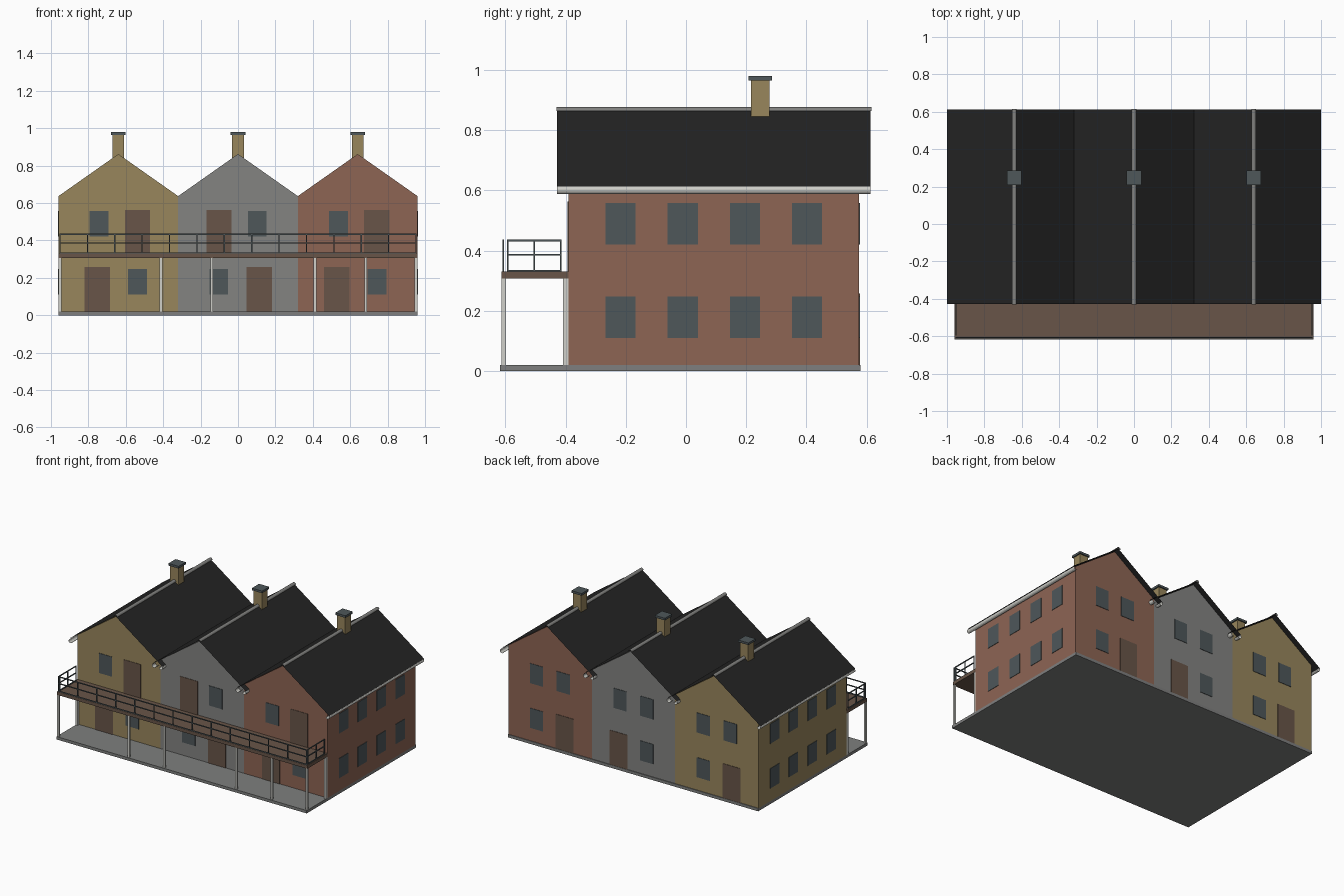
import bpy
import bmesh
from math import sin, cos, radians

cube = bpy.data.objects.get("Cube")
if cube:
    bpy.data.objects.remove(cube, do_unlink=True)


def srgb(v):
    v /= 255
    return ((v + 0.055) / 1.055) ** 2.4


def material(name, r, g, b):
    m = bpy.data.materials.new(name)
    col = (srgb(r), srgb(g), srgb(b), 1)
    m.use_nodes = True
    m.diffuse_color = col
    node = m.node_tree.nodes["Principled BSDF"]
    node.inputs["Base Color"].default_value = col
    node.inputs["Roughness"].default_value = 0.9
    return m


YELLOW = material("yellow_render", 152, 134, 92)
GREY = material("grey_render", 131, 131, 129)
BRICK = material("red_brick", 141, 101, 84)
ROOF = material("black_slate", 36, 36, 36)
GLASS = material("slate_blue", 78, 87, 90)
WOOD = material("brown_wood", 104, 85, 72)
WHITE = material("white_paint", 208, 208, 202)
STONE = material("paving_grey", 126, 127, 126)


def finish(name, bm, mat):
    me = bpy.data.meshes.new(name)
    bm.to_mesh(me)
    bm.free()
    me.materials.append(mat)
    ob = bpy.data.objects.new(name, me)
    bpy.context.collection.objects.link(ob)
    return ob


def boxes(name, spans, mat):
    """One object made of boxes, each given as (x0, x1, y0, y1, z0, z1)."""
    bm = bmesh.new()
    for x0, x1, y0, y1, z0, z1 in spans:
        made = bmesh.ops.create_cube(bm, size=1)["verts"]
        for v in made:
            v.co = (x1 if v.co.x > 0 else x0,
                    y1 if v.co.y > 0 else y0,
                    z1 if v.co.z > 0 else z0)
    return finish(name, bm, mat)


def sweep(name, profile, y0, y1, mat, closed=False):
    """Extrude an x-z profile along y, capped when closed."""
    bm = bmesh.new()
    front = [bm.verts.new((x, y0, z)) for x, z in profile]
    back = [bm.verts.new((x, y1, z)) for x, z in profile]
    n = len(profile)
    for i in range(n if closed else n - 1):
        j = (i + 1) % n
        bm.faces.new((front[i], front[j], back[j], back[i]))
    if closed:
        bm.faces.new(front)
        bm.faces.new(back)
    bmesh.ops.recalc_face_normals(bm, faces=bm.faces)
    return finish(name, bm, mat)


def arc(cx, cz, r, a0, a1, n=8):
    angles = [radians(a0 + (a1 - a0) * i / n) for i in range(n + 1)]
    return [(cx + r * cos(a), cz + r * sin(a)) for a in angles]


# Main dimensions
HALF, FRONT, BACK = 0.32, -0.39, 0.575
BASE, EAVE, RIDGE = 0.02, 0.637, 0.862
EDGE = 0.96
DECK_FRONT, DECK_LOW, DECK_TOP = -0.612, 0.307, 0.33
PLATE = 0.003
LOW_WINDOW, HIGH_WINDOW = (0.11, 0.247), (0.42, 0.557)
LOW_DOOR, HIGH_DOOR = (BASE, 0.258), (DECK_TOP, 0.563)

windows, doors = [], []


def facade(target, x, y, half, heights):
    target.append((x - half, x + half, y - PLATE, y + PLATE, *heights))


# Paved base
boxes("paved_base", [(-EDGE, EDGE, -0.618, 0.58, 0, BASE)], STONE)

# Houses: name, centre, wall colour, side of upper front door, lower front door, back door
houses = [("left_house", -0.64, YELLOW, 1, -1, -1),
          ("middle_house", 0, GREY, -1, 1, 1),
          ("right_house", 0.64, BRICK, 1, -1, -1)]

for name, cx, wall, up, low, rear in houses:
    outline = [(cx - HALF, BASE), (cx + HALF, BASE), (cx + HALF, EAVE),
               (cx, RIDGE), (cx - HALF, EAVE)]
    sweep(name + "_walls", outline, FRONT, BACK, wall, closed=True)

    # Thin roof with overhang, ridge cap and gutters
    slope = [(cx - 0.36, 0.613), (cx, 0.867), (cx + 0.36, 0.613)]
    sweep(name + "_roof", slope, -0.428, 0.612, ROOF)
    sweep(name + "_ridge_cap", arc(cx, 0.863, 0.013, 0, 180), -0.43, 0.616, GREY)
    for side, label in ((-1, "a"), (1, "b")):
        pipe = [(cx + side * x, z) for x, z in arc(0.346, 0.602, 0.014, -160, 60)]
        sweep(name + "_gutter_" + label, pipe, -0.428, 0.612, WHITE)

    # Chimney
    boxes(name + "_chimney", [(cx - 0.031, cx + 0.031, 0.216, 0.278, 0.8, 0.966)], YELLOW)
    boxes(name + "_chimney_cap", [(cx - 0.039, cx + 0.039, 0.208, 0.286, 0.965, 0.98)], GLASS)

    # Front and back openings
    facade(doors, cx + up * 0.102, FRONT, 0.067, HIGH_DOOR)
    facade(windows, cx - up * 0.103, FRONT, 0.05, HIGH_WINDOW)
    facade(doors, cx + low * 0.113, FRONT, 0.068, LOW_DOOR)
    facade(windows, cx - low * 0.103, FRONT, 0.05, LOW_WINDOW)
    facade(doors, cx + rear * 0.113, BACK, 0.068, LOW_DOOR)
    facade(windows, cx - rear * 0.103, BACK, 0.05, LOW_WINDOW)
    for side in (-1, 1):
        facade(windows, cx + side * 0.103, BACK, 0.05, HIGH_WINDOW)

# Side windows
for side in (-1, 1):
    x = side * EDGE
    for i in range(4):
        y = -0.217 + i * 0.2063
        for heights in (LOW_WINDOW, HIGH_WINDOW):
            windows.append((x - PLATE, x + PLATE, y - 0.05, y + 0.05, *heights))

boxes("windows", windows, GLASS)
boxes("doors", doors, WOOD)

# Balcony deck and its posts
boxes("balcony_deck", [(-EDGE, EDGE, DECK_FRONT, FRONT, DECK_LOW, DECK_TOP)], WOOD)
posts = [(x - 0.007, x + 0.007, DECK_FRONT, DECK_FRONT + 0.014, BASE, DECK_LOW)
         for x in (-0.952, -0.412, -0.14, 0.412, 0.683, 0.952)]
posts += [(x - 0.007, x + 0.007, FRONT - 0.018, FRONT, BASE, DECK_LOW)
          for x in (-0.952, 0.952)]
boxes("balcony_posts", posts, WHITE)

# Railing: long front run and two short ends
T = 0.003
RAIL_Y, RAIL_TOP = -0.607, 0.436
rail_heights = (DECK_TOP + T, 0.386, RAIL_TOP - T)
rails = [(-0.955, 0.955, RAIL_Y - T, RAIL_Y + T, z - T, z + T) for z in rail_heights]
for i in range(14):
    x = -0.952 + i * 1.904 / 13
    rails.append((x - T, x + T, RAIL_Y - T, RAIL_Y + T, DECK_TOP, RAIL_TOP))
for x in (-0.952, 0.952):
    rails += [(x - T, x + T, -0.595, -0.413, z - T, z + T) for z in rail_heights]
    rails += [(x - T, x + T, y - T, y + T, DECK_TOP, RAIL_TOP)
              for y in (-0.592, -0.504, -0.416)]
boxes("balcony_railing", rails, GLASS)
